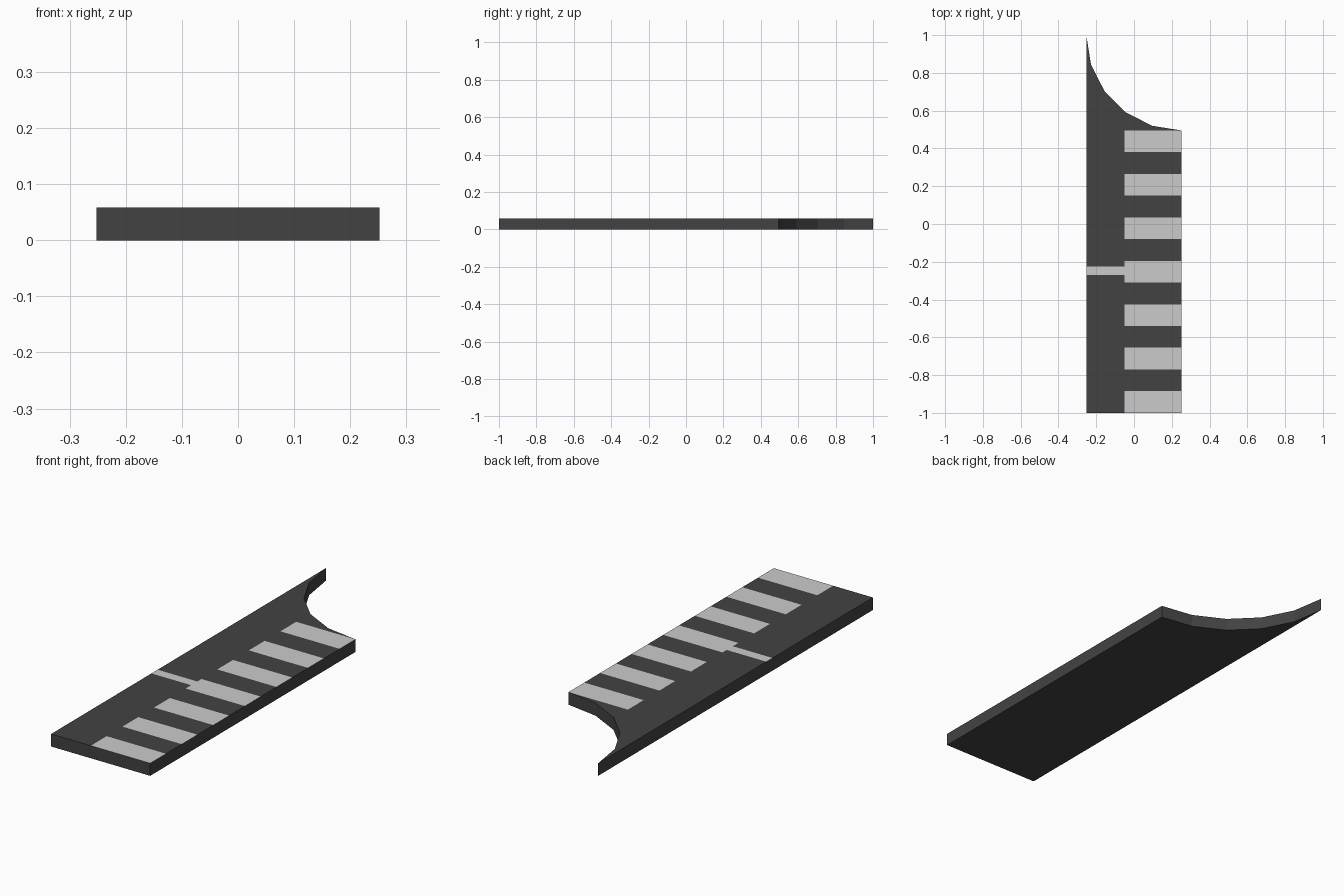
import bpy, bmesh, math

if "Cube" in bpy.data.objects:
    bpy.data.objects.remove(bpy.data.objects["Cube"])

HALF, THICK, BANDS = 0.2525, 0.058, 13
RADIUS = 2 * HALF
CORNER_Y = 1 - RADIUS
STRIPE_X = -0.05
LINE = (-0.27, -0.225)


def paint(name, value):
    m = bpy.data.materials.new(name)
    m.diffuse_color = (value, value, value, 1)
    m.use_nodes = True
    m.node_tree.nodes["Principled BSDF"].inputs["Base Color"].default_value = m.diffuse_color
    return m


def cut(bm, faces, co, no):
    # Split only the given faces along a plane
    geom = set(faces)
    for f in faces:
        geom.update(f.edges)
        geom.update(f.verts)
    bmesh.ops.bisect_plane(bm, geom=list(geom), dist=1e-5, plane_co=co, plane_no=no)


def top_faces(bm, test):
    bm.normal_update()
    return [f for f in bm.faces if f.normal.z > 0.9 and test(f.calc_center_median())]


# Slab outline with a five-segment concave corner
outline = [(-HALF, -1), (HALF, -1)]
for i in range(6):
    a = math.radians(270 - 18 * i)
    outline.append((HALF + RADIUS * math.cos(a), 1 + RADIUS * math.sin(a)))

bm = bmesh.new()
base = bm.faces.new([bm.verts.new((x, y, 0)) for x, y in outline])
ext = bmesh.ops.extrude_face_region(bm, geom=[base], use_keep_orig=True)
bmesh.ops.translate(bm, vec=(0, 0, THICK),
                    verts=[v for v in ext["geom"] if isinstance(v, bmesh.types.BMVert)])
bmesh.ops.recalc_face_normals(bm, faces=bm.faces)

# Split the road surface into a plain strip and a striped strip
cut(bm, top_faces(bm, lambda c: True), (0, CORNER_Y, 0), (0, 1, 0))
cut(bm, top_faces(bm, lambda c: c.y < CORNER_Y - 0.01), (STRIPE_X, 0, 0), (1, 0, 0))

# Crossing bands on the right, stop line on the left
step = (CORNER_Y + 1) / BANDS
for i in range(1, BANDS):
    cut(bm, top_faces(bm, lambda c: c.x > STRIPE_X and c.y < CORNER_Y),
        (0, -1 + i * step, 0), (0, 1, 0))
for y in LINE:
    cut(bm, top_faces(bm, lambda c: c.x < STRIPE_X and c.y < CORNER_Y - 0.01),
        (0, y, 0), (0, 1, 0))

# Paint the markings
for f in top_faces(bm, lambda c: c.y < CORNER_Y):
    ys = [v.co.y for v in f.verts]
    mid = (min(ys) + max(ys)) / 2
    if min(v.co.x for v in f.verts) > STRIPE_X - 0.01:
        f.material_index = int((mid + 1) / step) % 2 == 0
    else:
        f.material_index = LINE[0] < mid < LINE[1]

mesh = bpy.data.meshes.new("road_slab")
bm.to_mesh(mesh)
bm.free()
mesh.materials.append(paint("asphalt", 0.055))
mesh.materials.append(paint("marking", 0.55))
road = bpy.data.objects.new("road_slab", mesh)
bpy.context.collection.objects.link(road)
